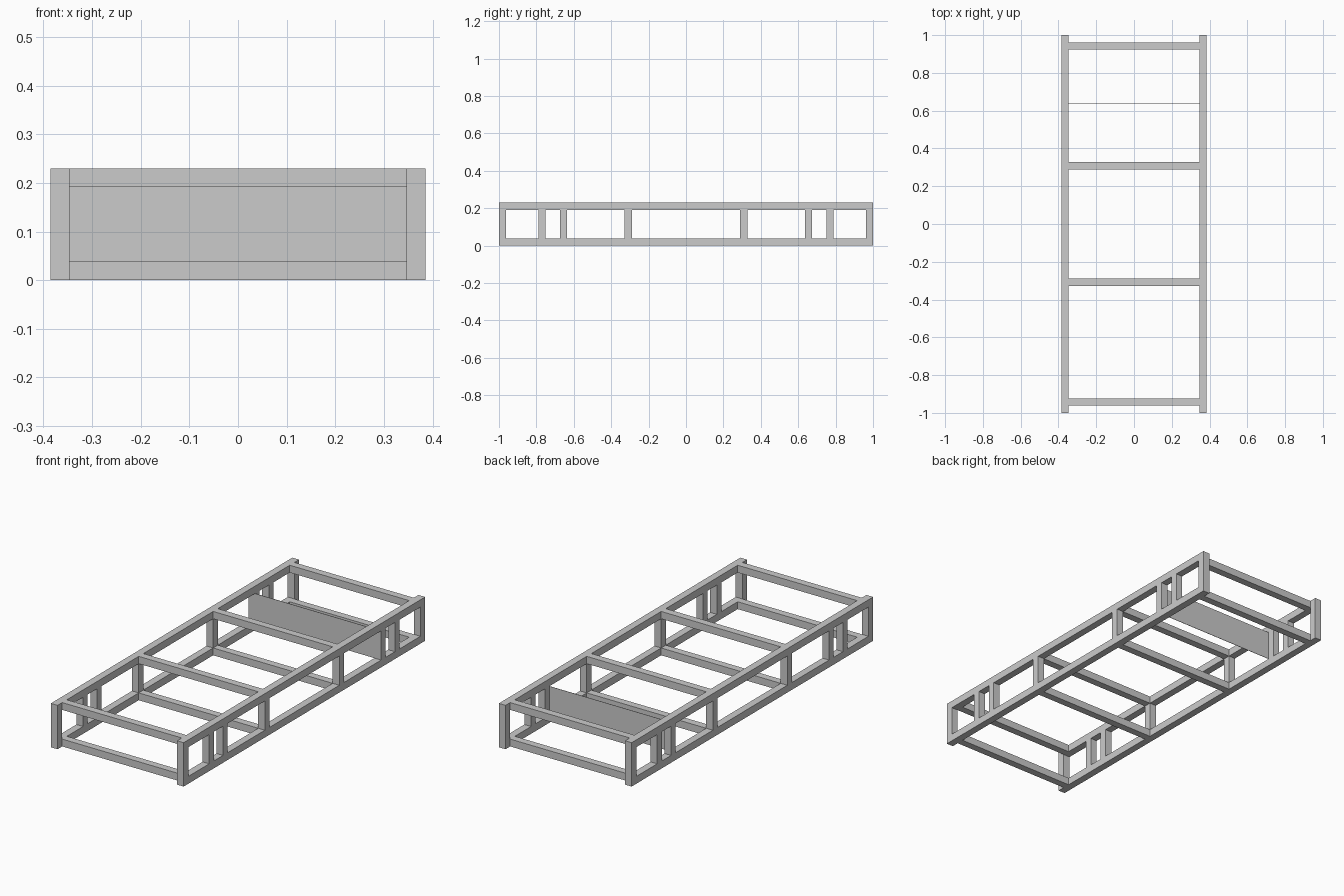
import bpy

old = bpy.data.objects.get("Cube")
if old:
    bpy.data.objects.remove(old, do_unlink=True)

GREY = (0.6, 0.6, 0.6, 1.0)
mat = bpy.data.materials.new("plain_grey")
mat.use_nodes = True
mat.diffuse_color = GREY
mat.node_tree.nodes["Principled BSDF"].inputs["Base Color"].default_value = GREY

W, H, L = 0.385, 0.23, 1.0   # half width, height, half length
B = 0.0385                   # beam thickness
INNER = W - B


def box(name, x, y, z):
    """Box spanning the given (low, high) ranges."""
    spans = (x, y, z)
    bpy.ops.mesh.primitive_cube_add(size=1, location=[(a + b) / 2 for a, b in spans])
    ob = bpy.context.object
    ob.name = name
    ob.scale = [b - a for a, b in spans]
    bpy.ops.object.transform_apply(location=False, rotation=False, scale=True)
    ob.data.materials.append(mat)
    return ob


levels = {"lower": (0, B), "upper": (H - B, H)}
sides = {"right": (-W, -INNER), "left": (INNER, W)}

# Long side rails, with upright studs between them
stud_starts = {"end_post": L - B, "outer_stud": 0.75, "inner_stud": 0.635, "middle_post": 0.289}
for side, x in sides.items():
    for level, z in levels.items():
        box(f"{level}_{side}_rail", x, (-L, L), z)
    for part, y in stud_starts.items():
        box(f"front_{side}_{part}", x, (-y - B, -y), (B, H - B))
        box(f"back_{side}_{part}", x, (y, y + B), (B, H - B))

# Cross beams joining the two side frames
for part, y in {"end": L - 2 * B, "middle": 0.289}.items():
    for level, z in levels.items():
        box(f"front_{level}_{part}_beam", (-INNER, INNER), (-y - B, -y), z)
        box(f"back_{level}_{part}_beam", (-INNER, INNER), (y, y + B), z)

# Thin divider panel level with the front of the back inner studs
box("divider_panel", (-INNER, INNER), (0.635, 0.637), (B, H - B))
